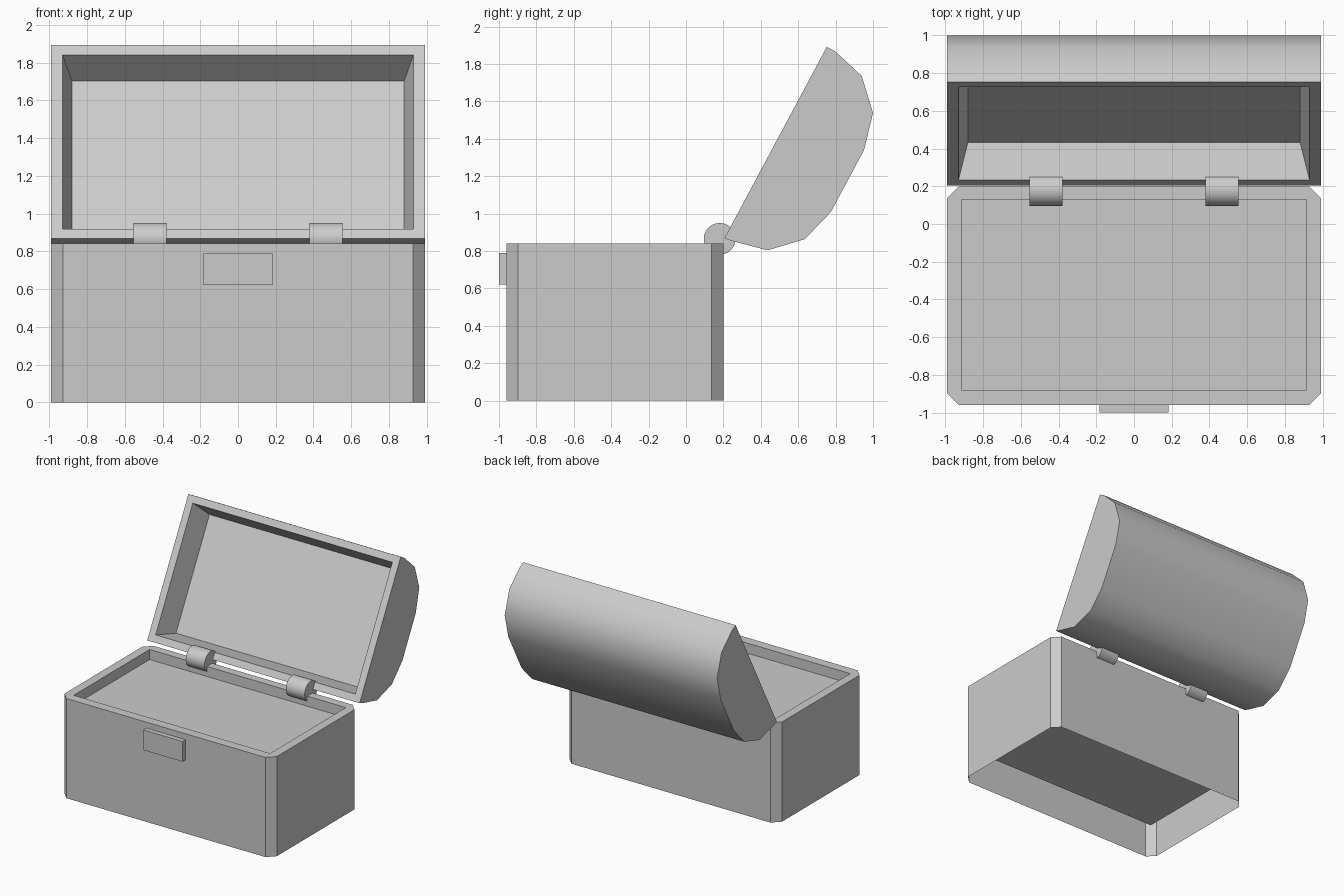
import bpy, bmesh, math
from mathutils import Vector

if "Cube" in bpy.data.objects:
    bpy.data.objects.remove(bpy.data.objects["Cube"])


def finish(name, bm, smooth=None, recalc=True):
    if recalc:
        bmesh.ops.recalc_face_normals(bm, faces=bm.faces)
    me = bpy.data.meshes.new(name)
    bm.to_mesh(me)
    bm.free()
    ob = bpy.data.objects.new(name, me)
    bpy.context.collection.objects.link(ob)
    if smooth:
        bpy.ops.object.select_all(action='DESELECT')
        ob.select_set(True)
        bpy.context.view_layer.objects.active = ob
        bpy.ops.object.shade_smooth_by_angle(angle=math.radians(smooth))
    return ob


def box(name, lo, hi):
    bm = bmesh.new()
    bmesh.ops.create_cube(bm, size=1)
    for v in bm.verts:
        v.co = [l + (c + 0.5) * (h - l) for l, h, c in zip(lo, hi, v.co)]
    return finish(name, bm)


def bridge(bm, a, b):
    n = len(a)
    for i in range(n):
        j = (i + 1) % n
        bm.faces.new((a[i], a[j], b[j], b[i]))


# Chest body: clipped corners, open underside, recessed cavity
X, Y0, Y1, TOP, CUT = 0.99, -0.96, 0.20, 0.84, 0.063
outline = [(-X, Y0 + CUT), (-X + CUT, Y0), (X - CUT, Y0), (X, Y0 + CUT),
           (X, Y1 - CUT), (X - CUT, Y1), (-X + CUT, Y1), (-X, Y1 - CUT)]
cavity = [(-0.915, -0.88), (0.915, -0.88), (0.915, 0.13), (-0.915, 0.13)]
bm = bmesh.new()
ring = lambda pts, z: [bm.verts.new((x, y, z)) for x, y in pts]
foot, rim = ring(outline, 0), ring(outline, TOP)
lip, floor = ring(cavity, TOP), ring(cavity, 0.25)
bridge(bm, foot, rim)
for i in range(4):
    j = (i + 1) % 4
    bm.faces.new((rim[2 * i], rim[2 * i + 1], lip[i]))
    bm.faces.new((rim[2 * i + 1], rim[2 * j], lip[j], lip[i]))
bridge(bm, lip, floor)
bm.faces.new(floor)
finish("chest_body", bm, recalc=False)

# Flat tray closing the cavity just under the rim
bm = bmesh.new()
bm.faces.new([bm.verts.new((x, y, 0.755)) for x, y in cavity])
finish("tray", bm, recalc=False)

# Latch plate
box("latch", (-0.183, -1.0, 0.62), (0.183, -0.955, 0.79))

# Lid: faceted arch profile, open on its flat side with a tapered hollow
profile = [(0.205, 0.868), (0.252, 0.852), (0.436, 0.804), (0.634, 0.863),
           (0.774, 1.008), (0.952, 1.34), (1.0, 1.538), (0.94, 1.735),
           (0.80, 1.866), (0.753, 1.892)]
hinge_edge, front_edge = Vector(profile[0]), Vector(profile[-1])
along = (front_edge - hinge_edge).normalized()
depth = Vector((along.y, -along.x))
centre = (hinge_edge + front_edge) / 2
bm = bmesh.new()
left, right = [[bm.verts.new((s * X, y, z)) for y, z in profile] for s in (-1, 1)]
for i in range(len(profile) - 1):
    bm.faces.new((left[i], right[i], right[i + 1], left[i + 1]))
bm.faces.new(left)
bm.faces.new(right)


def rect(half_x, half_len, d):
    out = []
    for sx, sl in ((-1, -1), (1, -1), (1, 1), (-1, 1)):
        p = centre + along * sl * half_len + depth * d
        out.append(bm.verts.new((sx * half_x, p.x, p.y)))
    return out


mouth, inside = rect(0.93, 0.523, 0), rect(0.88, 0.471, 0.199)
bridge(bm, [left[0], right[0], right[-1], left[-1]], mouth)
bridge(bm, mouth, inside)
bm.faces.new(inside)
finish("lid", bm, smooth=40)

# Two hinge barrels
for side, s in (("left", -1), ("right", 1)):
    bm = bmesh.new()
    bmesh.ops.create_cone(bm, cap_ends=True, segments=24, radius1=0.085,
                          radius2=0.085, depth=0.175)
    for v in bm.verts:
        x, y, z = v.co
        v.co = (s * 0.467 + z, 0.18 + x, 0.865 + y)
    finish("hinge_" + side, bm, smooth=30)
